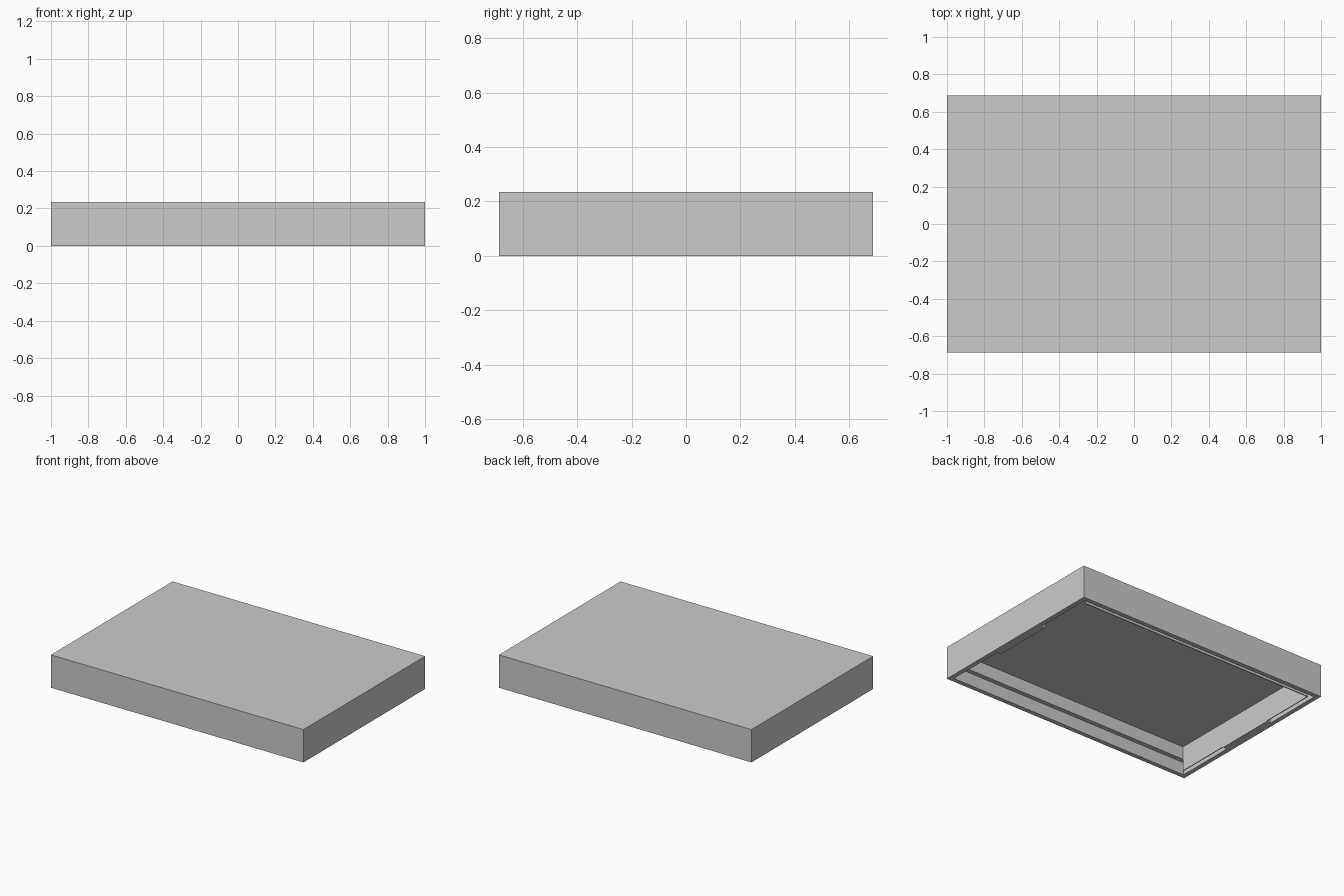
import bpy
import bmesh

if "Cube" in bpy.data.objects:
    bpy.data.objects.remove(bpy.data.objects["Cube"])

W, D, H = 1.0, 0.688, 0.235      # half width, half depth, height
T = 0.032                        # outer wall thickness
CEIL = 0.182                     # underside of the top panel
IX, IY = 0.937, 0.624            # inner faces of the lining

grey = bpy.data.materials.new("plain_grey")
grey.diffuse_color = (0.6, 0.6, 0.6, 1)
grey.use_nodes = True
grey.node_tree.nodes["Principled BSDF"].inputs["Base Color"].default_value = grey.diffuse_color


def finish(name, bm):
    bmesh.ops.recalc_face_normals(bm, faces=bm.faces)
    mesh = bpy.data.meshes.new(name)
    bm.to_mesh(mesh)
    bm.free()
    mesh.materials.append(grey)
    ob = bpy.data.objects.new(name, mesh)
    bpy.context.collection.objects.link(ob)
    return ob


def cube(x, y, z):
    """bmesh box from three (min, max) ranges"""
    bm = bmesh.new()
    bmesh.ops.create_cube(bm, size=1)
    for v in bm.verts:
        v.co = [r[0] if c < 0 else r[1] for c, r in zip(v.co, (x, y, z))]
    return bm


# Lid shell: box hollowed from below
bm = cube((-W, W), (-D, D), (0, H))
bm.normal_update()
bottom = min(bm.faces, key=lambda f: f.calc_center_median().z)
bmesh.ops.inset_region(bm, faces=[bottom], thickness=T, use_even_offset=True)
inner = bmesh.ops.extrude_face_region(bm, geom=[bottom])
bmesh.ops.delete(bm, geom=[bottom], context='FACES_ONLY') if bottom.is_valid else None
for v in [g for g in inner["geom"] if isinstance(g, bmesh.types.BMVert)]:
    v.co.z = CEIL
finish("lid_shell", bm)

# Front ledge, stepped in halfway up the wall
finish("front_ledge", cube((-W + T, W - T), (-D + T, -IY), (0.09, CEIL)))

# Back lining, a thin panel standing off the wall
finish("back_lining", cube((-IX, IX), (IY, IY + 0.006), (0.003, CEIL)))

# Side linings, with a tab joining each one to the rim
for side, s, low in (("left", -1, 0.005), ("right", 1, 0.045)):
    finish(side + "_lining",
           cube(sorted((s * IX, s * (IX + 0.006))), (-IY, IY), (low, CEIL)))
    finish(side + "_tab",
           cube(sorted((s * IX, s * (W - T))), (-0.22, 0.22), (0, 0.05)))
